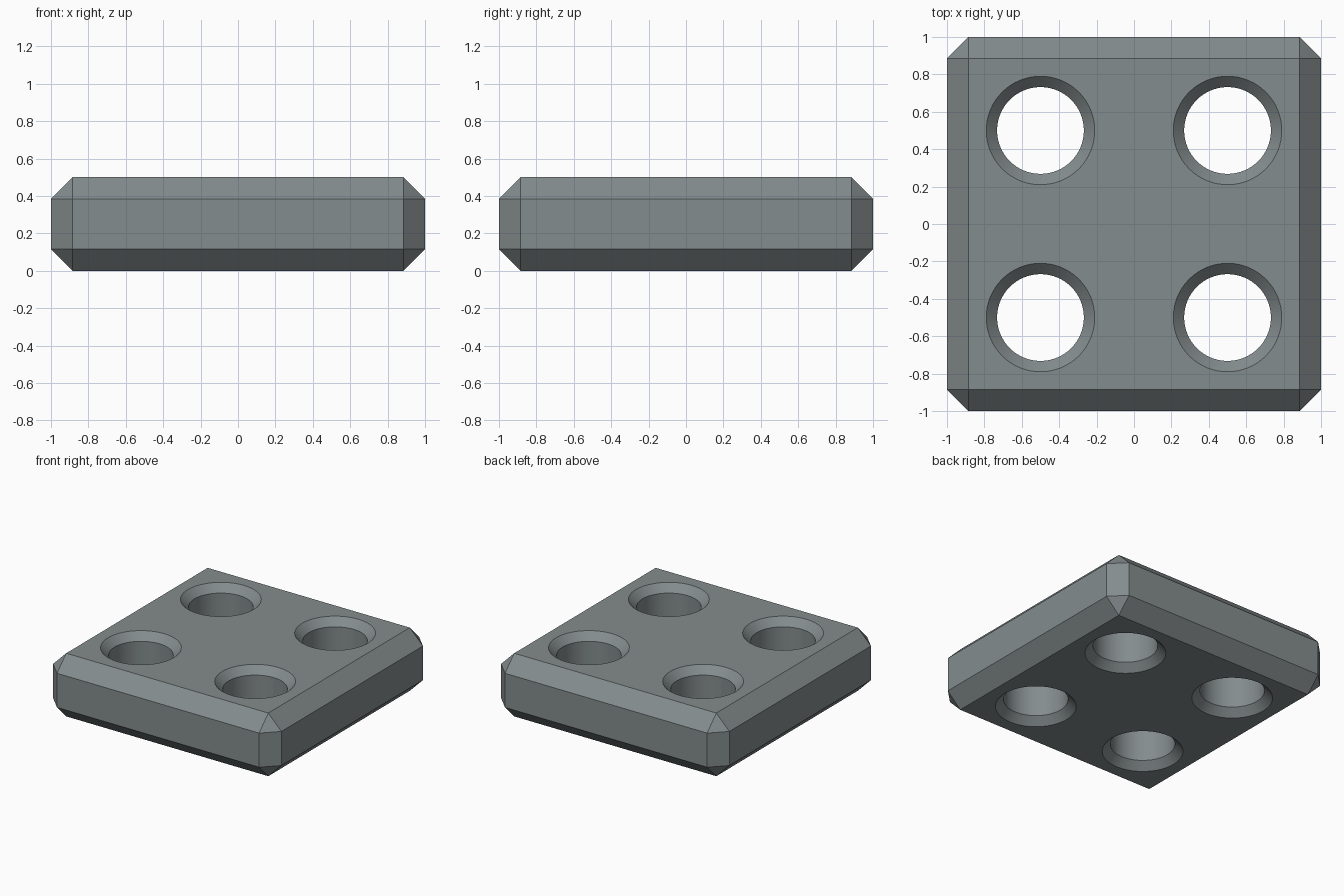
import bpy, bmesh, math
from mathutils import Matrix

if "Cube" in bpy.data.objects:
    bpy.data.objects.remove(bpy.data.objects["Cube"])

HEIGHT = 0.5
BEVEL = 0.115
HOLE_R, RIM = 0.232, 0.058   # bore radius, 45 degree rim chamfer
SEG = 64

grey = bpy.data.materials.new("slate grey")
grey.diffuse_color = (0.231, 0.262, 0.266, 1)
grey.use_nodes = True
grey.node_tree.nodes["Principled BSDF"].inputs["Base Color"].default_value = grey.diffuse_color


def make_object(name, bm):
    bmesh.ops.recalc_face_normals(bm, faces=bm.faces)
    mesh = bpy.data.meshes.new(name)
    bm.to_mesh(mesh)
    bm.free()
    mesh.materials.append(grey)
    obj = bpy.data.objects.new(name, mesh)
    bpy.context.collection.objects.link(obj)
    return obj


def add_lathe(bm, x, y, profile):
    """Closed solid of revolution around a vertical axis at x, y."""
    rings = [[bm.verts.new((x + r * math.cos(2 * math.pi * i / SEG),
                            y + r * math.sin(2 * math.pi * i / SEG), z))
              for i in range(SEG)] for r, z in profile]
    for a, b in zip(rings, rings[1:]):
        for i in range(SEG):
            j = (i + 1) % SEG
            bm.faces.new((a[i], a[j], b[j], b[i]))
    bm.faces.new(rings[0][::-1])
    bm.faces.new(rings[-1])


# Square block with every edge chamfered
bm = bmesh.new()
bmesh.ops.create_cube(bm, size=1, matrix=Matrix.Translation((0, 0, HEIGHT / 2))
                      @ Matrix.Diagonal((2, 2, HEIGHT, 1)))
bmesh.ops.bevel(bm, geom=bm.edges[:], offset=BEVEL, offset_type='OFFSET',
                segments=1, profile=0.5, affect='EDGES')
plate = make_object("plate", bm)

# Four through holes, countersunk at both ends
over = 0.04
wide = HOLE_R + RIM + over
profile = [(wide, -over), (HOLE_R, RIM), (HOLE_R, HEIGHT - RIM), (wide, HEIGHT + over)]
bm = bmesh.new()
for x in (-0.5, 0.5):
    for y in (-0.5, 0.5):
        add_lathe(bm, x, y, profile)
cutter = make_object("hole_cutter", bm)
cutter.hide_render = True

cut = plate.modifiers.new("holes", 'BOOLEAN')
cut.operation = 'DIFFERENCE'
cut.solver = 'EXACT'
cut.object = cutter
bpy.context.view_layer.objects.active = plate
plate.select_set(True)
bpy.ops.object.modifier_apply(modifier=cut.name)
bpy.data.objects.remove(cutter)

# Smooth bores, crisp chamfers
bpy.ops.object.shade_smooth_by_angle(angle=math.radians(25))
